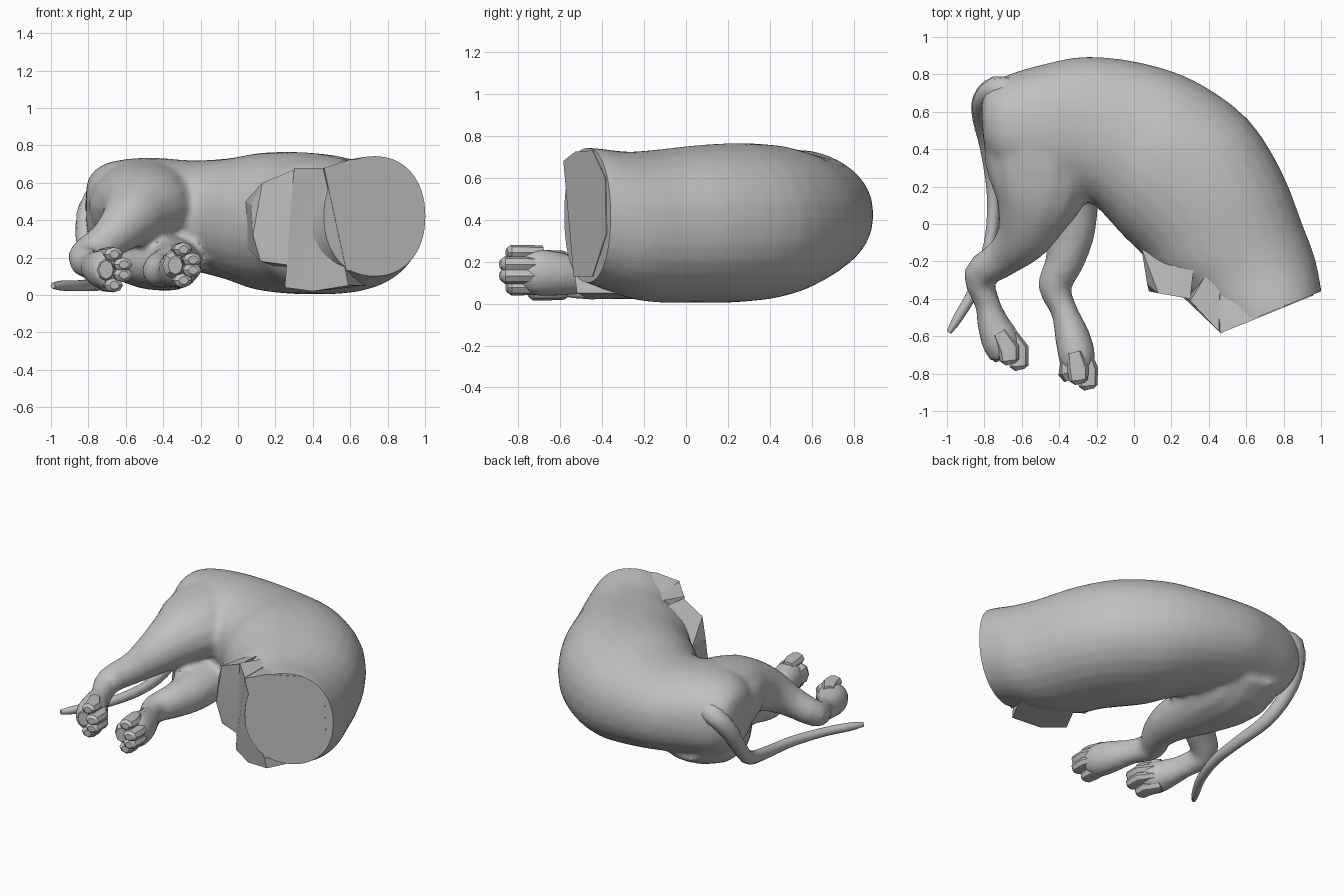
import bpy, bmesh, math
from mathutils import Vector

fur = bpy.data.materials.new("grey_fur")
fur.diffuse_color = (0.53, 0.53, 0.53, 1)


def finish(name, bm, angle=50):
    bmesh.ops.recalc_face_normals(bm, faces=bm.faces)
    mesh = bpy.data.meshes.new(name)
    bm.to_mesh(mesh)
    bm.free()
    mesh.materials.append(fur)
    ob = bpy.data.objects.new(name, mesh)
    bpy.context.collection.objects.link(ob)
    bpy.ops.object.select_all(action='DESELECT')
    ob.select_set(True)
    bpy.context.view_layer.objects.active = ob
    bpy.ops.object.shade_smooth_by_angle(angle=math.radians(angle))
    return ob


def spline(rows, steps):
    """Catmull-Rom interpolation of number rows."""
    out = []
    last = len(rows) - 1
    for i in range(last):
        p = [rows[max(0, min(last, i + k))] for k in (-1, 0, 1, 2)]
        for s in range(steps):
            t = s / steps
            out.append([0.5 * (2 * b + (c - a) * t + (2 * a - 5 * b + 4 * c - d) * t * t
                               + (3 * b - a - 3 * c + d) * t ** 3) for a, b, c, d in zip(*p)])
    return out + [list(rows[-1])]


def loft(name, rings, sides, power=2.0, angle=50):
    """Skin superellipse rings given as (centre, side vector, up vector)."""
    bm = bmesh.new()
    loops = []
    for c, u, v in rings:
        ring = []
        for k in range(sides):
            a = 2 * math.pi * k / sides
            x, y = (math.copysign(abs(f) ** (2 / power), f) for f in (math.cos(a), math.sin(a)))
            ring.append(bm.verts.new(c + u * x + v * y))
        loops.append(ring)
    for r, s in zip(loops, loops[1:]):
        for k in range(sides):
            n = (k + 1) % sides
            bm.faces.new((r[k], r[n], s[n], s[k]))
    bm.faces.new(loops[0])
    bm.faces.new(loops[-1])
    return finish(name, bm, angle)


def limb(name, rows, sides=14, steps=3, angle=50):
    """Tube along rows of x, y, z, side radius, up radius."""
    rows = spline(rows, steps)
    pts = [Vector(r[:3]) for r in rows]
    rings = []
    for i, r in enumerate(rows):
        t = (pts[min(i + 1, len(pts) - 1)] - pts[max(i - 1, 0)]).normalized()
        side = t.cross(Vector((0, 0, 1))).normalized()
        rings.append((pts[i], side * r[3], side.cross(t) * r[4]))
    return loft(name, rings, sides, angle=angle)


def hull(name, points):
    bm = bmesh.new()
    for p in points:
        bm.verts.new(p)
    bmesh.ops.convex_hull(bm, input=bm.verts[:])
    return finish(name, bm, 20)


# curled torso: outer x, y, inner x, y, bottom z, top z
torso_rows = [
    (-0.815, 0.63, -0.81, 0.50, 0.40, 0.56),
    (-0.79, 0.725, -0.79, 0.38, 0.29, 0.64),
    (-0.68, 0.795, -0.70, 0.26, 0.20, 0.71),
    (-0.48, 0.855, -0.48, 0.16, 0.16, 0.735),
    (-0.25, 0.895, -0.25, 0.12, 0.13, 0.72),
    (0.05, 0.86, -0.15, 0.04, 0.08, 0.73),
    (0.335, 0.76, -0.08, -0.04, 0.025, 0.76),
    (0.61, 0.56, 0.0, -0.12, 0.005, 0.765),
    (0.79, 0.28, 0.06, -0.18, 0.005, 0.755),
    (0.90, 0.0, 0.12, -0.27, 0.005, 0.735),
    (0.967, -0.18, 0.28, -0.39, 0.03, 0.725),
    (1.003, -0.36, 0.46, -0.58, 0.10, 0.745),
    (1.02, -0.48, 0.50, -0.70, 0.12, 0.73),
]
rings = []
for ox, oy, ix, iy, lo, hi in spline(torso_rows, 3):
    rings.append((Vector(((ox + ix) / 2, (oy + iy) / 2, (lo + hi) / 2)),
                  Vector(((ox - ix) / 2, (oy - iy) / 2, 0)), Vector((0, 0, (hi - lo) / 2))))
torso = loft("torso", rings, 28, power=2.18)

# hind legs
upper_leg = limb("upper_hind_leg", [
    (-0.47, 0.66, 0.46, 0.20, 0.18), (-0.50, 0.44, 0.47, 0.30, 0.255),
    (-0.505, 0.2, 0.48, 0.27, 0.215), (-0.545, 0.04, 0.44, 0.195, 0.18),
    (-0.60, -0.08, 0.38, 0.145, 0.145), (-0.70, -0.18, 0.29, 0.105, 0.105),
    (-0.825, -0.275, 0.20, 0.09, 0.09), (-0.785, -0.42, 0.16, 0.068, 0.082),
    (-0.75, -0.54, 0.145, 0.09, 0.095), (-0.71, -0.63, 0.135, 0.105, 0.11),
    (-0.68, -0.71, 0.13, 0.09, 0.09)])
lower_leg = limb("lower_hind_leg", [
    (-0.46, 0.66, 0.31, 0.22, 0.17), (-0.47, 0.44, 0.22, 0.27, 0.18),
    (-0.40, 0.19, 0.175, 0.22, 0.155), (-0.35, -0.03, 0.16, 0.15, 0.135),
    (-0.37, -0.2, 0.15, 0.105, 0.115), (-0.425, -0.33, 0.13, 0.09, 0.095),
    (-0.375, -0.46, 0.13, 0.072, 0.085), (-0.33, -0.60, 0.14, 0.095, 0.105),
    (-0.305, -0.71, 0.15, 0.10, 0.115), (-0.295, -0.79, 0.15, 0.08, 0.09)])

# fuse torso and legs into one smooth skin, then slice it flat at the neck
bpy.ops.object.select_all(action='DESELECT')
for ob in (upper_leg, lower_leg, torso):
    ob.select_set(True)
bpy.context.view_layer.objects.active = torso
bpy.ops.object.join()
fuse = torso.modifiers.new("fuse", 'REMESH')
fuse.mode = 'VOXEL'
fuse.voxel_size = 0.022
soften = torso.modifiers.new("soften", 'SMOOTH')
soften.factor = 0.5
soften.iterations = 6
evaluated = torso.evaluated_get(bpy.context.evaluated_depsgraph_get())
bm = bmesh.new()
bm.from_mesh(evaluated.to_mesh())
bpy.data.objects.remove(torso)
cut = bmesh.ops.bisect_plane(bm, geom=bm.verts[:] + bm.edges[:] + bm.faces[:],
                             plane_co=(1, -0.36, 0), plane_no=(0.22, -0.54, 0), clear_outer=True)
bmesh.ops.holes_fill(bm, edges=[e for e in bm.edges if e.is_boundary], sides=0)
for f in bm.faces:
    f.material_index = 0
finish("body", bm, 50)

# squared inner side of the flat cut
face = [(0.46, 0.68), (0.60, 0.725), (0.80, 0.73), (0.58, 0.13), (0.80, 0.13),
        (0.95, 0.60), (0.96, 0.33)]
hull("neck_cut", [(x, -0.365 + 0.4074 * (x - 1), z) for x, z in face] + [
    (0.45, -0.22, 0.67), (0.50, -0.22, 0.10), (0.85, -0.20, 0.40)])

# faceted shoulder stumps beside the cut
hull("shoulder_wedge", [(0.30, -0.41, 0.68), (0.455, -0.575, 0.68), (0.25, -0.38, 0.04),
                        (0.40, -0.46, 0.02), (0.59, -0.52, 0.05), (0.575, -0.53, 0.13),
                        (0.46, -0.15, 0.68), (0.4, -0.1, 0.03), (0.7, -0.3, 0.05)])
hull("foreleg_stump", [(0.08, -0.36, 0.32), (0.07, -0.32, 0.48), (0.13, -0.37, 0.60),
                       (0.30, -0.40, 0.67), (0.27, -0.39, 0.16), (0.12, -0.35, 0.18),
                       (0.04, -0.13, 0.50), (0.05, -0.13, 0.25), (0.35, 0.0, 0.68),
                       (0.35, 0.0, 0.1)])


# paws lying on their sides: toes stacked upwards, with pads behind
def paw(prefix, x, y, z, dx):
    for i in range(4):
        h = z + (i - 1.5) * 0.055
        mid = i in (1, 2)
        reach = 0.03 if mid else 0.0
        s = x + (0.035 if mid else -0.015)
        limb(f"{prefix}_toe_{i + 1}", [
            (s - dx, y + 0.17, h, 0.04, 0.034), (s, y + 0.08, h, 0.058, 0.038),
            (s + 0.005, y + 0.02 - reach, h, 0.05, 0.038),
            (s + 0.01, y - reach, h, 0.026, 0.022)], 8, 1, 35)
    limb(f"{prefix}_pad", [(x - 0.07, y + 0.12, z, 0.04, 0.06), (x - 0.06, y + 0.06, z, 0.06, 0.075),
                           (x - 0.05, y + 0.02, z, 0.04, 0.05)], 8, 1, 35)


paw("upper_paw", -0.655, -0.75, 0.135, 0.05)
paw("lower_paw", -0.285, -0.855, 0.16, 0.02)

# tail drops behind the rump and runs forward along the ground
limb("tail", [
    (-0.64, 0.70, 0.56, 0.07, 0.07), (-0.74, 0.72, 0.53, 0.07, 0.07),
    (-0.81, 0.66, 0.42, 0.055, 0.06), (-0.815, 0.56, 0.27, 0.048, 0.05),
    (-0.78, 0.40, 0.13, 0.042, 0.045), (-0.75, 0.15, 0.07, 0.036, 0.04),
    (-0.77, -0.1, 0.055, 0.032, 0.035), (-0.85, -0.34, 0.05, 0.03, 0.03),
    (-0.94, -0.50, 0.05, 0.026, 0.028), (-0.99, -0.58, 0.05, 0.014, 0.016)], 10, 3)
